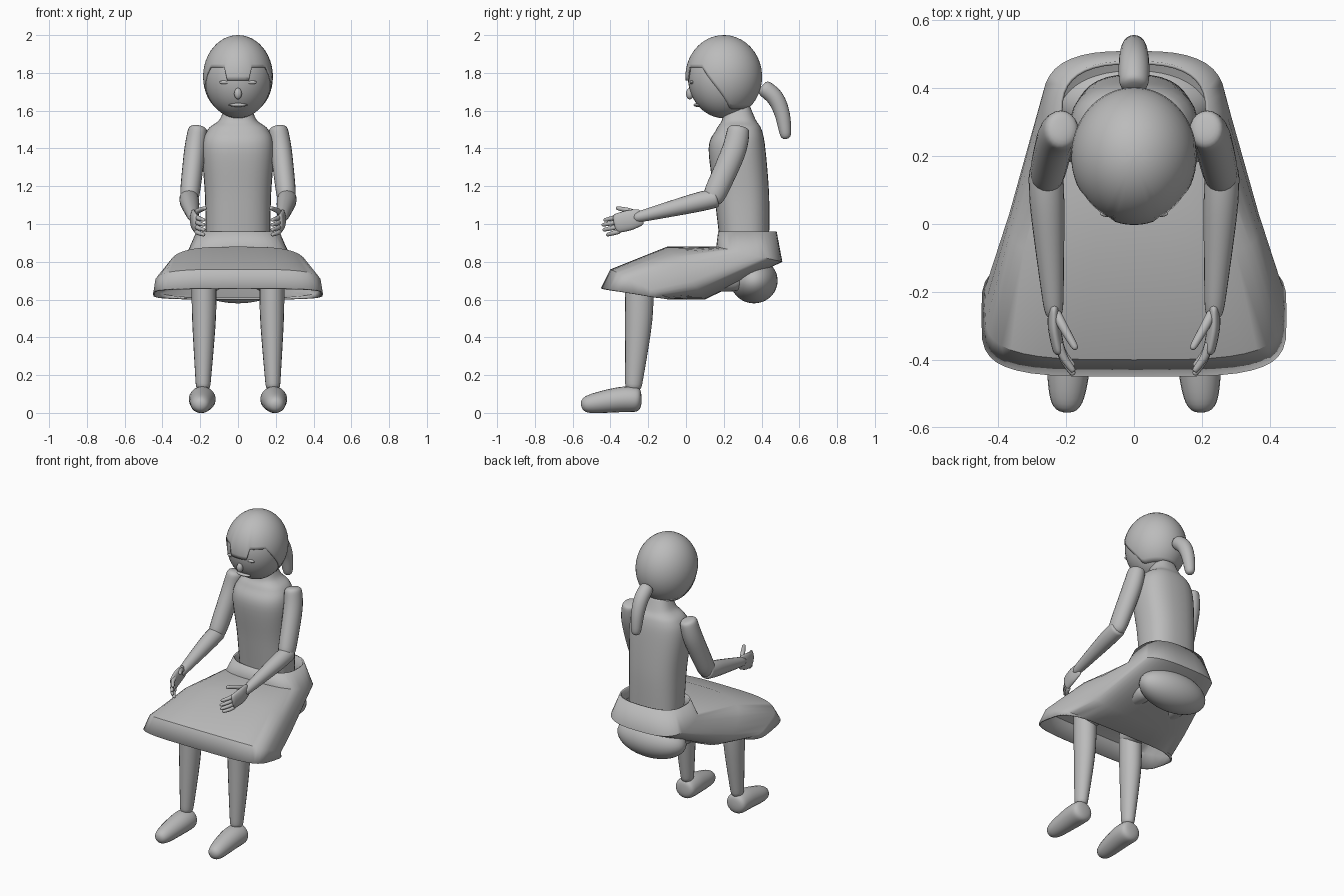
import bpy, bmesh, math
from mathutils import Matrix, Vector

if "Cube" in bpy.data.objects:
    bpy.data.objects.remove(bpy.data.objects["Cube"])

colour = (0.5, 0.5, 0.5, 1)
grey = bpy.data.materials.new("plain grey")
grey.use_nodes = True
grey.diffuse_color = colour
grey.node_tree.nodes["Principled BSDF"].inputs["Base Color"].default_value = colour


def signed_power(value, power):
    return math.copysign(abs(value) ** power, value)


def circle_angles(count):
    return [math.tau * step / count for step in range(count)]


def spline(keys, amount):
    """Smooth curve through the keys, sampled at a fraction of its length."""
    keys = [Vector(key) for key in keys]
    last = len(keys) - 1
    index = min(int(amount * last), last - 1)
    t = amount * last - index
    before, start, end, after = (keys[max(0, min(last, index + offset))]
                                 for offset in (-1, 0, 1, 2))
    slope_in, slope_out = (end - before) / 2, (after - start) / 2
    bend = start * 2 - end * 2 + slope_in + slope_out
    curve = end * 3 - start * 3 - slope_in * 2 - slope_out
    return start + (slope_in + (curve + bend * t) * t) * t


def finish(name, bm, mirror=False, sharp_angle=None, thickness=None):
    """Turn a bmesh into a shaded, coloured object."""
    bmesh.ops.recalc_face_normals(bm, faces=bm.faces)
    mesh = bpy.data.meshes.new(name)
    bm.to_mesh(mesh)
    bm.free()
    mesh.materials.append(grey)
    part = bpy.data.objects.new(name, mesh)
    bpy.context.collection.objects.link(part)
    bpy.ops.object.select_all(action='DESELECT')
    part.select_set(True)
    bpy.context.view_layer.objects.active = part
    if sharp_angle:
        bpy.ops.object.shade_smooth_by_angle(angle=math.radians(sharp_angle))
    else:
        bpy.ops.object.shade_smooth()
    if thickness:
        part.modifiers.new("Thickness", 'SOLIDIFY').thickness = thickness
    if mirror:
        part.modifiers.new("Mirror", 'MIRROR')


def loft(name, rings, close_start=True, close_end=True, **options):
    """Skin a list of equal closed rings."""
    bm = bmesh.new()
    loops = [[bm.verts.new(point) for point in ring] for ring in rings]
    for lower, upper in zip(loops, loops[1:]):
        for i in range(len(lower)):
            bm.faces.new((lower[i - 1], lower[i], upper[i], upper[i - 1]))
    if close_start:
        bm.faces.new(loops[0])
    if close_end:
        bm.faces.new(loops[-1])
    finish(name, bm, **options)


def tube(name, points, radii, depth=1, bluntness=10, mirror=True):
    """Round-ended limb along a curve; depth scales it across its other axis."""
    keys = [(*point, radius) for point, radius in zip(points, radii)]
    steps = 24
    rings = []
    for step in range(steps + 1):
        amount = (1 - math.cos(math.pi * step / steps)) / 2
        sample = spline(keys, amount)
        ahead = spline(keys, min(1, amount + 0.01)).xyz
        behind = spline(keys, max(0, amount - 0.01)).xyz
        along = (ahead - behind).normalized()
        across = (Vector((1, 0, 0)) - along * along.x).normalized()
        other = along.cross(across) * depth
        rounding = max(0.05, math.sqrt(1 - abs(2 * amount - 1) ** bluntness))
        radius = sample.w * rounding
        rings.append([sample.xyz + (across * math.cos(a) + other * math.sin(a)) * radius
                      for a in circle_angles(20)])
    loft(name, rings, mirror=mirror)


def ball(name, centre, size, mirror=False):
    bm = bmesh.new()
    bmesh.ops.create_uvsphere(bm, u_segments=40, v_segments=24, radius=1,
                              matrix=Matrix.LocRotScale(Vector(centre), None, Vector(size)))
    finish(name, bm, mirror=mirror)


# Head and small facial features
head_centre = Vector((0, 0.2, 1.78))
ball("head", head_centre, (0.18, 0.19, 0.22))
ball("nose", (0, 0.02, 1.69), (0.02, 0.02, 0.03))
ball("lips", (0, 0.06, 1.63), (0.05, 0.02, 0.01))
ball("eyes", (0.07, 0.03, 1.75), (0.03, 0.01, 0.01), mirror=True)


# Hair cap: a fringe in front, high temples, then down to the nape
def hair_edge(degrees):
    if degrees < 20:
        return 1.76
    return max(1.61, min(1.83, 1.83 - (degrees - 55) / 220))


hair_size = Vector((0.185, 0.203, 0.22))
rows = 16
rings = []
for row in range(rows + 1):
    ring = []
    for a in circle_angles(60):
        from_front = math.degrees(min(a, math.tau - a))
        drop = (hair_edge(from_front) - head_centre.z) / hair_size.z
        polar = 0.02 + (math.acos(drop) - 0.02) * row / rows
        direction = Vector((math.sin(polar) * math.sin(a),
                            -math.sin(polar) * math.cos(a), math.cos(polar)))
        ring.append(head_centre + direction * hair_size)
    rings.append(ring)
    if row == 0:
        continue
# Element-wise scaling keeps the cap concentric with the head
loft("hair_cap", rings, close_end=False, thickness=0.008)

tube("ponytail", [(0, 0.4, 1.73), (0, 0.47, 1.67), (0, 0.51, 1.58), (0, 0.53, 1.45)],
     [0.045, 0.045, 0.04, 0.03], mirror=False)

# Torso and neck: height, front, back and half-width
torso_keys = [(0.9, 0.18, 0.44, 0.17), (1.15, 0.15, 0.44, 0.175), (1.4, 0.12, 0.42, 0.19),
              (1.5, 0.16, 0.4, 0.16), (1.55, 0.19, 0.37, 0.1), (1.62, 0.2, 0.34, 0.07)]
rings = []
for step in range(31):
    height, front, back, half_width = spline(torso_keys, step / 30)
    rings.append([(half_width * signed_power(math.sin(a), 0.8),
                   (front + back) / 2 + (front - back) / 2 * signed_power(math.cos(a), 0.8),
                   height) for a in circle_angles(32)])
loft("torso", rings)

# Skirt: sections run from the waist to the tilted hem, getting squarer
upper_line = [(0.17, 0.96), (0.16, 0.88), (-0.1, 0.88), (-0.4, 0.76), (-0.45, 0.66)]
under_line = [(0.48, 0.96), (0.51, 0.8), (0.1, 0.6), (-0.08, 0.6), (-0.09, 0.6)]
half_widths = [0.22, 0.27, 0.37, 0.44, 0.45]
rings = []
for row, (upper, under, half_width) in enumerate(zip(upper_line, under_line, half_widths)):
    power = 0.75 - row / 16
    ring = []
    for a in circle_angles(40):
        blend = (1 + signed_power(math.cos(a), power)) / 2
        y, z = Vector(under).lerp(Vector(upper), blend)
        ring.append((half_width * signed_power(math.sin(a), power), y, z))
    rings.append(ring)
loft("skirt", rings, close_start=False, close_end=False, sharp_angle=38, thickness=0.01)
ball("hips", (0, 0.36, 0.7), (0.24, 0.125, 0.12))

# Legs and feet
tube("thighs", [(0.13, 0.3, 0.71), (0.18, -0.3, 0.72)], [0.07, 0.07])
tube("shins", [(0.18, -0.25, 0.76), (0.18, -0.25, 0.5), (0.185, -0.28, 0.12)],
     [0.065, 0.063, 0.037], depth=1.15, bluntness=30)
tube("feet", [(0.19, -0.235, 0.07), (0.19, -0.35, 0.07), (0.2, -0.555, 0.04)],
     [0.07, 0.07, 0.05], depth=0.95, bluntness=6)

# Arms
tube("upper_arms", [(0.21, 0.28, 1.52), (0.23, 0.25, 1.38), (0.26, 0.13, 1.11)],
     [0.05, 0.056, 0.052], depth=1.15)
tube("forearms", [(0.26, 0.17, 1.14), (0.255, 0.04, 1.11), (0.235, -0.28, 1.03)],
     [0.05, 0.05, 0.027], bluntness=16)

# Hands
tube("palms", [(0.235, -0.23, 1.04), (0.235, -0.3, 1.02), (0.22, -0.38, 1)],
     [0.015, 0.019, 0.018], depth=2.8)
finger_lengths = {"index": 0.085, "middle": 0.095, "ring": 0.09, "little": 0.07}
for order, (finger, length) in enumerate(finger_lengths.items()):
    knuckle = Vector((0.222, -0.35, 1.04 - order * 0.026))
    middle = knuckle + Vector((-0.015, -length / 2, -0.01))
    tip = knuckle + Vector((-0.045, -length, -0.02))
    tube(finger + "_fingers", [knuckle, middle, tip], [0.013, 0.012, 0.009])
tube("thumbs", [(0.23, -0.26, 1.05), (0.21, -0.3, 1.07), (0.17, -0.37, 1.085)],
     [0.014, 0.014, 0.01])
